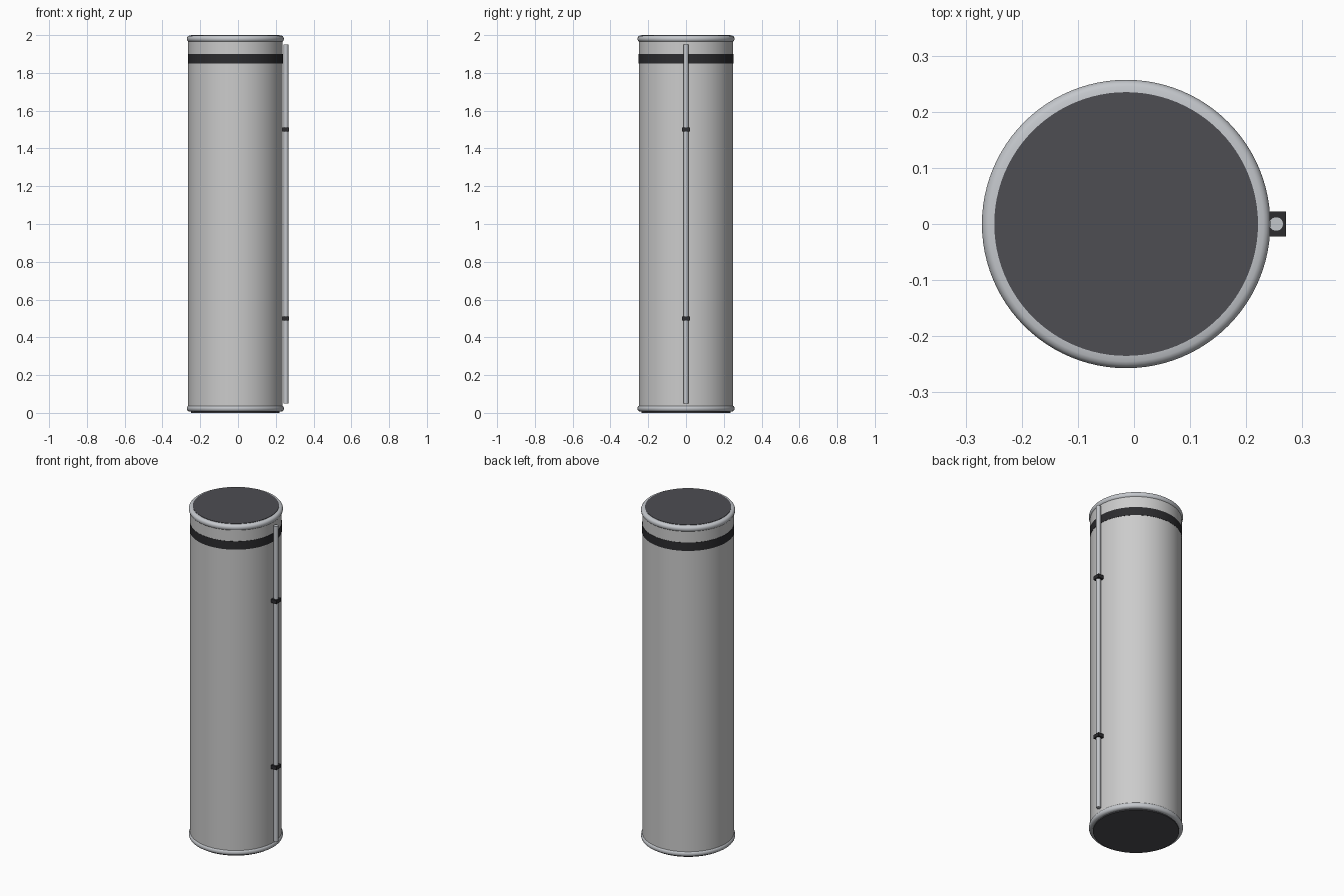
import bpy, bmesh, math

if "Cube" in bpy.data.objects:
    bpy.data.objects.remove(bpy.data.objects["Cube"])

CX = -0.014      # drum axis; the side rail shifts the overall centre
SEG = 96


def material(name, rgb):
    m = bpy.data.materials.new(name)
    m.diffuse_color = (*rgb, 1)
    m.use_nodes = True
    m.node_tree.nodes["Principled BSDF"].inputs["Base Color"].default_value = m.diffuse_color
    return m


cap_dark = material("cap_dark", (0.075, 0.075, 0.085))
band_dark = material("band_dark", (0.025, 0.025, 0.028))
metal = material("light_metal", (0.55, 0.57, 0.6))


def finish(ob, name, mat=None, smooth=True):
    ob.name = name
    if mat:
        ob.data.materials.append(mat)
    if smooth:
        bpy.ops.object.shade_smooth_by_angle(angle=math.radians(35))
    return ob


def cylinder(name, r, z0, z1, x=CX, mat=None, seg=SEG):
    bpy.ops.mesh.primitive_cylinder_add(vertices=seg, radius=r, depth=z1 - z0,
                                        location=(x, 0, (z0 + z1) / 2))
    return finish(bpy.context.object, name, mat)


def lathe(name, profile, mat=None):
    """Revolve a closed (radius, z) profile around the drum axis."""
    bm = bmesh.new()
    rings = [[bm.verts.new((r * math.cos(2 * math.pi * i / SEG),
                            r * math.sin(2 * math.pi * i / SEG), z))
              for i in range(SEG)] for r, z in profile]
    for a, b in zip(rings, rings[1:] + rings[:1]):
        for i in range(SEG):
            j = (i + 1) % SEG
            bm.faces.new((a[i], a[j], b[j], b[i]))
    bmesh.ops.recalc_face_normals(bm, faces=bm.faces)
    me = bpy.data.meshes.new(name)
    bm.to_mesh(me)
    bm.free()
    ob = bpy.data.objects.new(name, me)
    ob.location.x = CX
    bpy.context.collection.objects.link(ob)
    bpy.ops.object.select_all(action='DESELECT')
    ob.select_set(True)
    bpy.context.view_layer.objects.active = ob
    return finish(ob, name, mat)


# Main tube and dark stripe
cylinder("tube_body", 0.25, 0.01, 1.99)
cylinder("dark_stripe", 0.2515, 1.85, 1.90, mat=band_dark)

# Rounded rims, offsets measured from each end
rim = [(0.232, 0.002), (0.245, 0.003), (0.251, 0.006), (0.255, 0.011),
       (0.257, 0.018), (0.256, 0.026), (0.253, 0.031), (0.248, 0.035),
       (0.232, 0.035)]
lathe("top_rim", [(r, 2 - d) for r, d in rim], metal)
lathe("bottom_rim", [(r, d + 0.004) for r, d in rim], metal)

# Dark end caps
cylinder("top_cap", 0.235, 1.98, 2.0, mat=cap_dark)
cylinder("bottom_cap", 0.235, 0.0, 0.02, mat=cap_dark)

# Side rail with two clamps
cylinder("side_rail", 0.0128, 0.05, 1.95, x=0.2535, mat=metal, seg=24)
for name, z in (("lower_clamp", 0.5), ("upper_clamp", 1.5)):
    bpy.ops.mesh.primitive_cube_add(size=1, location=(0.2505, 0, z))
    clamp = bpy.context.object
    clamp.scale = (0.041, 0.044, 0.022)
    finish(clamp, name, band_dark, smooth=False)
